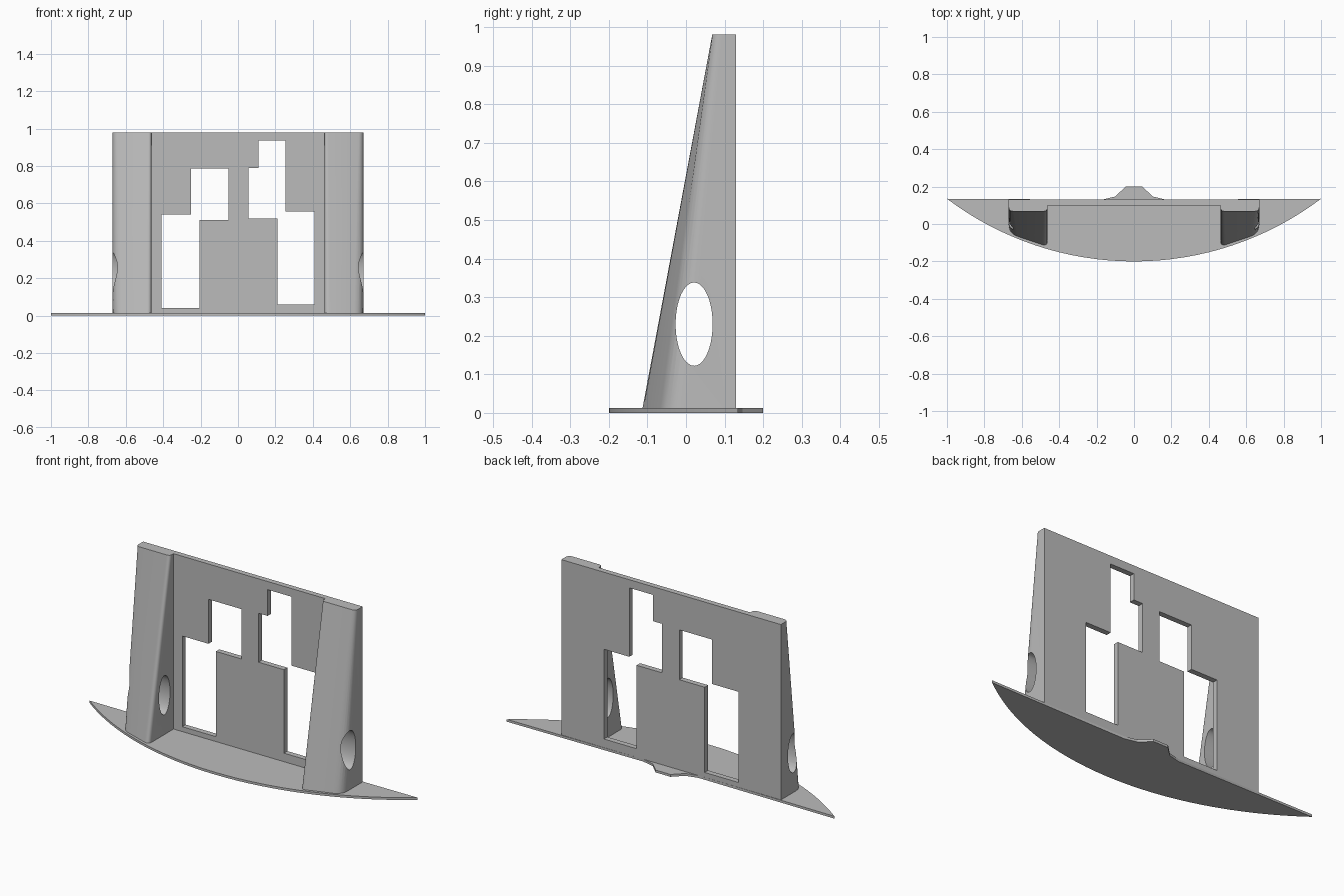
import bpy, bmesh, math
from mathutils import Vector

cube = bpy.data.objects.get("Cube")
if cube:
    bpy.data.objects.remove(cube, do_unlink=True)

grey = bpy.data.materials.new("plain grey")
grey.use_nodes = True
colour = (0.5, 0.5, 0.5, 1)
grey.diffuse_color = colour
grey.node_tree.nodes["Principled BSDF"].inputs["Base Color"].default_value = colour


def loft(name, ring_a, ring_b):
    """Closed solid between two rings of equal length."""
    bm = bmesh.new()
    a = [bm.verts.new(p) for p in ring_a]
    b = [bm.verts.new(p) for p in ring_b]
    n = len(a)
    bm.faces.new(a)
    bm.faces.new(b)
    for i in range(n):
        j = (i + 1) % n
        bm.faces.new((a[i], a[j], b[j], b[i]))
    bmesh.ops.recalc_face_normals(bm, faces=bm.faces)
    mesh = bpy.data.meshes.new(name)
    bm.to_mesh(mesh)
    bm.free()
    mesh.materials.append(grey)
    obj = bpy.data.objects.new(name, mesh)
    bpy.context.collection.objects.link(obj)
    return obj


def select(obj):
    bpy.ops.object.select_all(action='DESELECT')
    obj.select_set(True)
    bpy.context.view_layer.objects.active = obj


def cut(obj, cutter):
    """Subtract the cutter, then throw it away."""
    mod = obj.modifiers.new("opening", 'BOOLEAN')
    mod.operation, mod.solver, mod.object = 'DIFFERENCE', 'EXACT', cutter
    select(obj)
    bpy.ops.object.modifier_apply(modifier=mod.name)
    bpy.data.objects.remove(cutter, do_unlink=True)


def smooth(obj):
    select(obj)
    bpy.ops.object.shade_smooth_by_angle(angle=math.radians(30))


def upright(name, outline, y0, y1):
    """Extrude an x-z outline along y."""
    return loft(name, [(x, y0, z) for x, z in outline], [(x, y1, z) for x, z in outline])


FLOOR, TOP, SIDE = 0.013, 0.98, 0.67
BACK, WALL_FRONT = 0.13, 0.10

# Base plate: curved front edge, straight back with a small tab
R = 1.66
half = math.asin(1 / R)
steps = 32
outline = []
for i in range(steps + 1):
    t = half * (2 * i / steps - 1)
    outline.append((R * math.sin(t), -0.2 + R * (1 - math.cos(t))))
tab = [(0.17, BACK), (0.1, 0.147), (0.045, 0.2)]
outline += tab + [(-x, y) for x, y in reversed(tab)]
base = loft("base_plate", [(x, y, 0) for x, y in outline], [(x, y, FLOOR) for x, y in outline])
smooth(base)

# Back wall with two stepped windows
wall = upright("back_wall", [(-SIDE, FLOOR), (SIDE, FLOOR), (SIDE, TOP), (-SIDE, TOP)],
               WALL_FRONT, BACK)
right_window = [(-0.41, 0.04), (-0.205, 0.04), (-0.205, 0.51), (-0.05, 0.51),
                (-0.05, 0.785), (-0.25, 0.785), (-0.25, 0.54), (-0.41, 0.54)]
left_window = [(0.21, 0.06), (0.41, 0.06), (0.41, 0.555), (0.255, 0.555), (0.255, 0.935),
               (0.11, 0.935), (0.11, 0.79), (0.055, 0.79), (0.055, 0.52), (0.21, 0.52)]
for window in (right_window, left_window):
    cut(wall, upright("window_cutter", window, 0, 0.3))


def section(corners, radii, z, side, n=6):
    """Ring at height z with the two front corners rounded."""
    pts = [Vector(c) for c in corners]
    ring = [pts[0]]
    for k in (1, 2):
        p = pts[k]
        a = p + (pts[k - 1] - p).normalized() * radii[k - 1]
        b = p + (pts[k + 1] - p).normalized() * radii[k - 1]
        for i in range(n + 1):
            t = i / n
            ring.append(a * (1 - t) ** 2 + p * (2 * t * (1 - t)) + b * t * t)
    ring.append(pts[3])
    return [(side * p.x, p.y, z) for p in ring]


# Tapered side supports, each pierced by an oval hole
INNER = 0.463
for side, label in ((1, "left"), (-1, "right")):
    low = section([(INNER, WALL_FRONT), (INNER, -0.12), (SIDE, -0.05), (SIDE, WALL_FRONT)],
                  (0.03, 0.05), FLOOR, side)
    high = section([(INNER, WALL_FRONT), (INNER, 0.068), (SIDE, 0.068), (SIDE, WALL_FRONT)],
                   (0.02, 0.025), TOP, side)
    support = loft(label + "_support", low, high)
    oval = []
    for i in range(40):
        t = math.tau * i / 40
        oval.append((0.021 + 0.048 * math.cos(t), 0.23 + 0.108 * math.sin(t)))
    cut(support, loft("oval_cutter", [(side * 0.4, y, z) for y, z in oval],
                      [(side * 0.8, y, z) for y, z in oval]))
    smooth(support)
